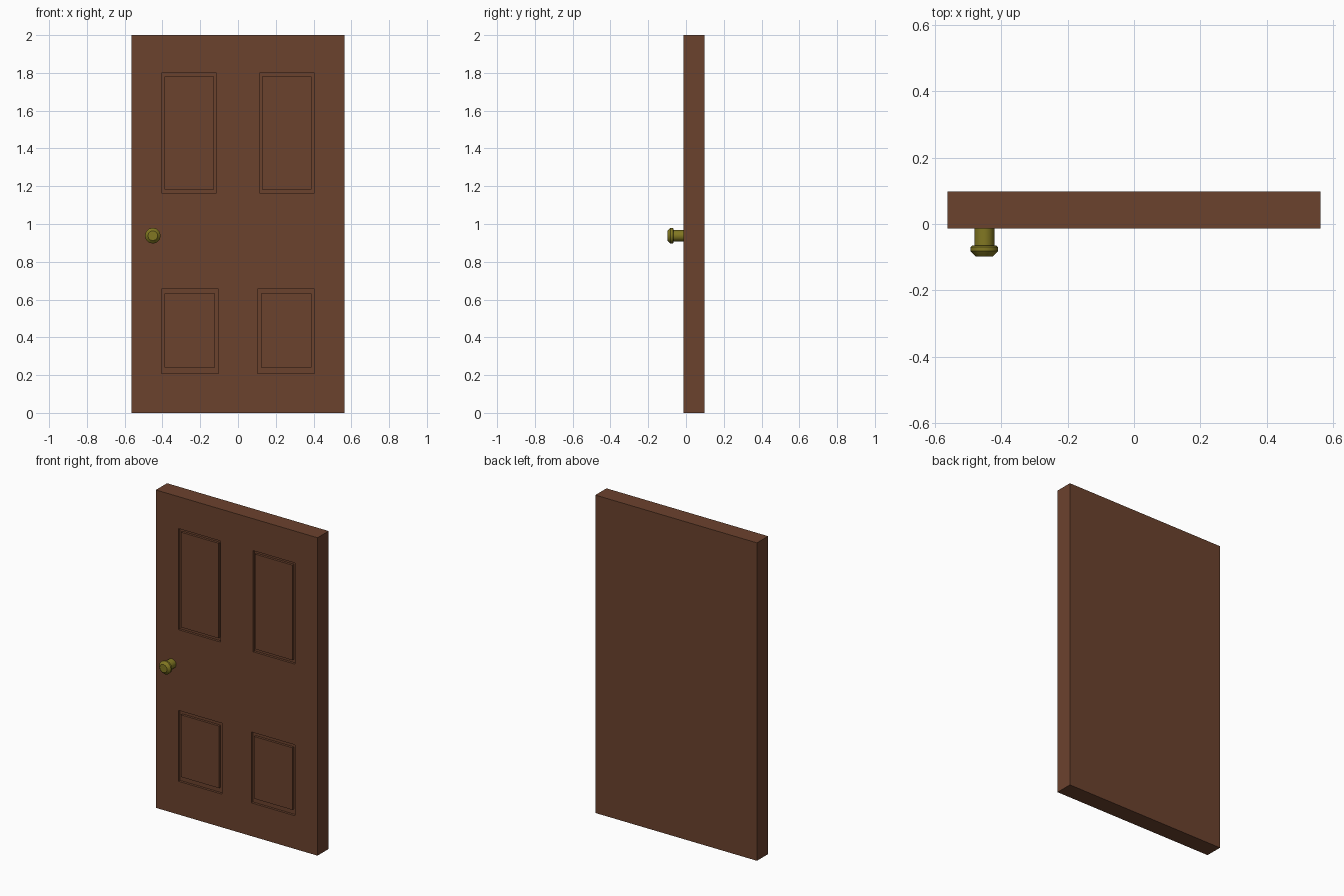
import bpy, bmesh, math
from mathutils import Matrix

if "Cube" in bpy.data.objects:
    bpy.data.objects.remove(bpy.data.objects["Cube"])

FRONT, BACK, HALF_W, HEIGHT = -0.013, 0.0975, 0.5625, 2.0
GROOVE = 0.015


def material(name, rgb):
    m = bpy.data.materials.new(name)
    m.diffuse_color = (*rgb, 1.0)
    m.use_nodes = True
    m.node_tree.nodes["Principled BSDF"].inputs["Base Color"].default_value = m.diffuse_color
    return m


wood = material("brown wood", (0.148, 0.054, 0.027))
brass = material("old brass", (0.22, 0.185, 0.016))


def box(name, x0, x1, y0, y1, z0, z1, mat):
    bm = bmesh.new()
    mtx = Matrix.Translation(((x0 + x1) / 2, (y0 + y1) / 2, (z0 + z1) / 2)) \
        @ Matrix.Diagonal((x1 - x0, y1 - y0, z1 - z0, 1))
    bmesh.ops.create_cube(bm, size=1, matrix=mtx)
    me = bpy.data.meshes.new(name)
    bm.to_mesh(me)
    bm.free()
    me.materials.append(mat)
    ob = bpy.data.objects.new(name, me)
    bpy.context.collection.objects.link(ob)
    return ob


# Door slab
door = box("door_slab", -HALF_W, HALF_W, FRONT, BACK, 0, HEIGHT, wood)
bpy.context.view_layer.objects.active = door

# Panels: recess outline and raised field, each x near, x far, z low, z high
panels = {
    "upper": ((0.114, 0.405, 1.163, 1.799), (0.127, 0.388, 1.183, 1.781)),
    "lower": ((0.103, 0.405, 0.209, 0.655), (0.122, 0.388, 0.241, 0.632)),
}
for row, (outer, inner) in panels.items():
    for side, s in (("left", -1), ("right", 1)):
        # Recess cut into the slab
        a, b = sorted((s * outer[0], s * outer[1]))
        cutter = box("recess_cutter", a, b, FRONT - 0.05, FRONT + GROOVE,
                     outer[2], outer[3], wood)
        cutter.hide_render = True
        mod = door.modifiers.new("recess", 'BOOLEAN')
        mod.operation = 'DIFFERENCE'
        mod.solver = 'EXACT'
        mod.object = cutter
        bpy.ops.object.modifier_apply(modifier=mod.name)
        bpy.data.objects.remove(cutter)
        # Raised field, flush with the door face
        a, b = sorted((s * inner[0], s * inner[1]))
        box(f"{row}_{side}_panel", a, b, FRONT, FRONT + GROOVE,
            inner[2], inner[3], wood)

# Knob: turned profile of (radius, y) around the y axis
profile = [(0.030, FRONT + 0.005), (0.030, -0.065), (0.036, -0.065),
           (0.042, -0.070), (0.042, -0.081), (0.036, -0.088), (0.026, -0.0975)]
SIDES = 12
bm = bmesh.new()
rings = []
for r, y in profile:
    rings.append([bm.verts.new((-0.451 + r * math.cos(2 * math.pi * i / SIDES), y,
                                0.938 + r * math.sin(2 * math.pi * i / SIDES)))
                  for i in range(SIDES)])
for p, q in zip(rings, rings[1:]):
    for i in range(SIDES):
        j = (i + 1) % SIDES
        bm.faces.new((p[i], p[j], q[j], q[i]))
bm.faces.new(rings[0])
bm.faces.new(rings[-1])
bmesh.ops.recalc_face_normals(bm, faces=bm.faces)
me = bpy.data.meshes.new("door_knob")
bm.to_mesh(me)
bm.free()
me.materials.append(brass)
knob = bpy.data.objects.new("door_knob", me)
bpy.context.collection.objects.link(knob)
bpy.ops.object.select_all(action='DESELECT')
knob.select_set(True)
bpy.context.view_layer.objects.active = knob
bpy.ops.object.shade_smooth_by_angle(angle=math.radians(35))
